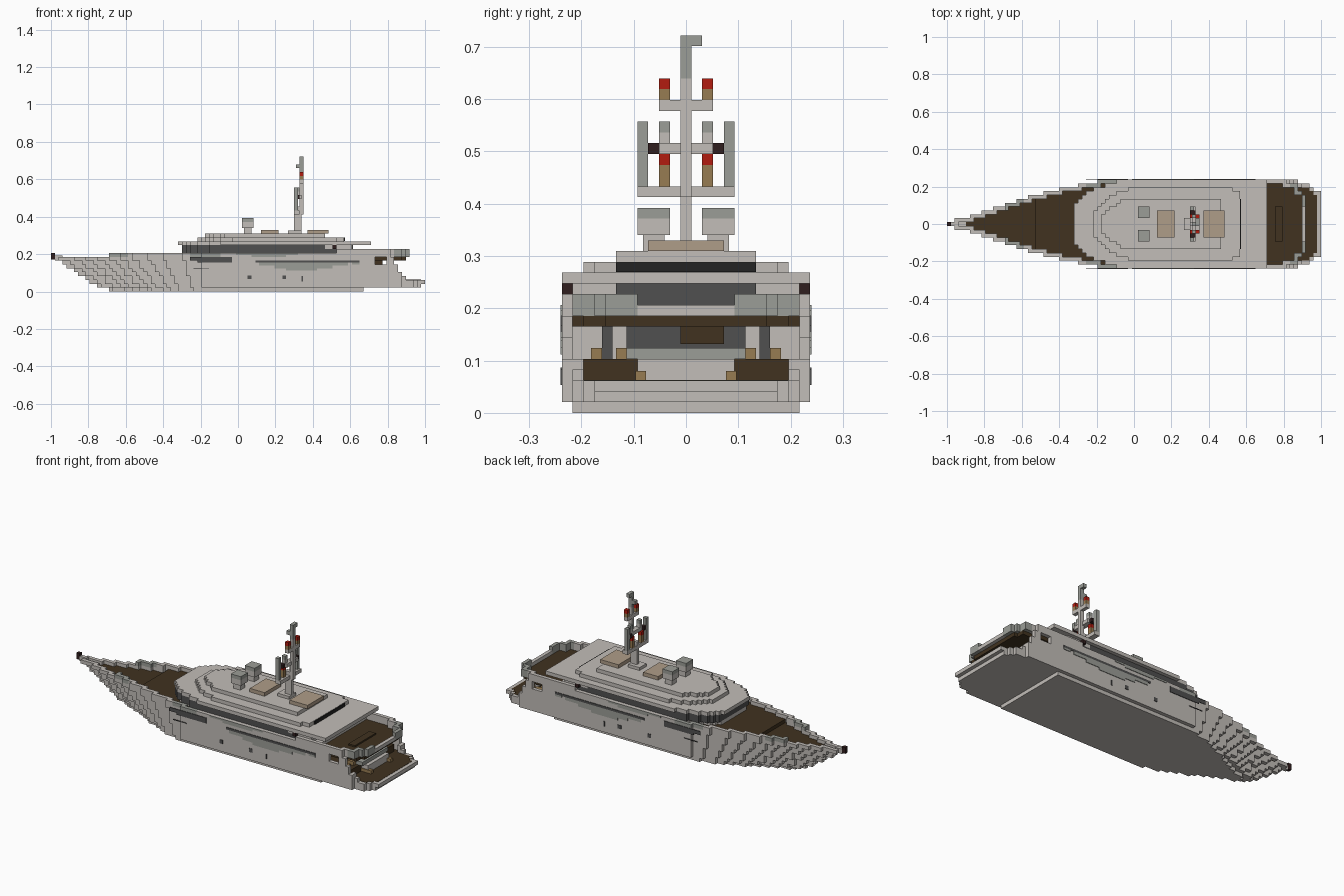
import bpy, bmesh

cube = bpy.data.objects.get("Cube")
if cube:
    bpy.data.objects.remove(cube, do_unlink=True)

V = 2 / 97  # one block; all sizes below are in blocks, x from bow to stern


def material(name, r, g, b):
    m = bpy.data.materials.new(name)
    m.use_nodes = True
    m.diffuse_color = (r, g, b, 1)
    m.node_tree.nodes["Principled BSDF"].inputs["Base Color"].default_value = (r, g, b, 1)
    return m


WHITE = material("hull white", .54, .51, .48)
BROWN = material("deck brown", .052, .032, .014)
GLASS = material("window grey", .08, .08, .08)
GREY = material("panel grey", .33, .34, .31)
BLACK = material("stripe black", .017, .017, .017)
MAROON = material("dark maroon", .03, .013, .013)
RED = material("lamp red", .45, .012, .005)
TAN = material("tan", .31, .2, .085)
BEIGE = material("pad beige", .43, .34, .25)


def finish(name, bm, mat):
    bmesh.ops.recalc_face_normals(bm, faces=bm.faces[:])
    me = bpy.data.meshes.new(name)
    bm.to_mesh(me)
    bm.free()
    me.materials.append(mat)
    bpy.context.collection.objects.link(bpy.data.objects.new(name, me))


def prism(bm, points, z0, z1):
    base = bm.faces.new([bm.verts.new((x * V - 1, y * V, z0 * V)) for x, y in points])
    top = bmesh.ops.extrude_face_region(bm, geom=[base])["geom"]
    verts = [g for g in top if isinstance(g, bmesh.types.BMVert)]
    bmesh.ops.translate(bm, verts=verts, vec=(0, 0, (z1 - z0) * V))


def box(name, mat, x0, x1, y0, y1, z0, z1, mirror=False):
    bm = bmesh.new()
    for s in ((1, -1) if mirror else (1,)):
        prism(bm, [(x0, s * y0), (x1, s * y0), (x1, s * y1), (x0, s * y1)], z0, z1)
    finish(name, bm, mat)


def width(profile, x):
    """Half width at x, rounded to whole blocks."""
    w = profile[0][1] if x < profile[0][0] else profile[-1][1]
    for (a, wa), (b, wb) in zip(profile, profile[1:]):
        if a <= x <= b:
            w = wa + (wb - wa) * (x - a) / (b - a)
            break
    return max(.5, round(w - .5) + .5)


def slab(name, mat, x0, x1, z0, z1, profile, inset=0, cap=99):
    """Stepped plan outline, extruded upwards."""
    side, last = [], None
    for x in range(x0, x1):
        w = max(.5, min(cap, width(profile, x + .5) - inset))
        if w != last:
            if side:
                side.append((x, last))
            side.append((x, w))
            last = w
    side.append((x1, last))
    bm = bmesh.new()
    prism(bm, side + [(x, -y) for x, y in reversed(side)], z0, z1)
    finish(name, bm, mat)


def wall(name, mat, x0, x1, z0, z1, profile):
    """One block thick wall that follows both sides of an outline."""
    bm = bmesh.new()
    for x in range(x0, x1):
        w = width(profile, x + .5)
        inner = min(w, width(profile, x - .5), width(profile, x + 1.5)) - 1
        for s in (1, -1):
            y = max(0, inner)
            prism(bm, [(x, s * y), (x + 1, s * y), (x + 1, s * w), (x, s * w)], z0, z1)
    finish(name, bm, mat)


# Outlines in plan: (x, half width)
BOW = [(0, .5), (5, 1.7), (10, 3.4), (15, 5), (20, 6.6), (25, 8), (30, 9.2), (35, 10.2), (41, 11.5)]
STERN = [(86, 11.5), (91, 11), (94, 10), (96, 8.5), (97, 7.5)]
AFT_DECK = [(86, 11.5), (90, 10.5), (92, 8.5), (93, 7.5)]
ROOF = [(32, 3), (34, 6.5), (36, 8), (38, 9.2), (42, 10.2), (46, 11.5)]

# Hull: one stepped layer per block of height
stems = [15, 12, 10, 9, 7, 6, 4, 3]
for k, stem in enumerate(stems):
    end = 81 if k == 0 else 96 if k == 1 else 97 if k == 2 else 80
    bow = [(stem + x * (41 - stem) / 41, w) for x, w in BOW]
    slab(f"hull_layer_{k + 1}", WHITE, stem, end, k, k + 1, bow + STERN, cap=10.5 if k == 0 else 99)
slab("hull_layer_9", WHITE, 41, 80, 8, 9, [(41, 11.5)])
slab("hull_layer_10", WHITE, 44, 80, 9, 10, [(44, 11.5)])
box("bow_tip", MAROON, 0, 1, -.5, .5, 8.3, 10)
box("bow_tip_base", WHITE, 1, 3, -.5, .5, 8, 9.3)

# Foredeck and bulwarks
slab("foredeck_low", BROWN, 5, 23, 7.9, 8.05, BOW, 1)
slab("foredeck_high", BROWN, 23, 44, 8, 9, BOW, 1)
wall("bow_bulwark", WHITE, 2, 41, 8, 9, BOW)
wall("bow_panel_front", GREY, 15, 20, 9, 10, BOW)
wall("bow_bulwark_top", WHITE, 20, 36, 9, 10, BOW)
wall("bow_panel_rear", GREY, 36, 44, 9, 10, BOW)

# Deckhouse and roof tiers
slab("deckhouse_base", WHITE, 34, 46, 9, 10, ROOF, 1)
slab("window_band", GLASS, 34, 71, 10, 12, ROOF, 0, 10.5)
slab("window_band_aft", GLASS, 71, 74, 10, 11, ROOF, 0, 10.5)
box("deckhouse_aft_top", WHITE, 71, 78, -10.5, 10.5, 11, 12)
box("deckhouse_aft", WHITE, 74, 78, -10.5, 10.5, 10, 11)
box("saloon_window", GLASS, 78, 78.3, -6.5, 6.5, 10, 12)
box("side_wing", WHITE, 74, 80, 10.5, 11.5, 10, 11, True)
box("side_lamp", MAROON, 73, 74, 10.5, 11.5, 11, 12, True)
slab("roof", WHITE, 33, 83, 12, 13, ROOF)
TIER = [(38, 2.5), (40, 5), (43, 7.5), (47, 9), (50, 9.5), (73, 9.5), (76, 8.5)]
slab("upper_roof", WHITE, 38, 76, 13, 14, TIER)
box("roof_stripe", BLACK, 76, 76.3, -6.5, 6.5, 13.05, 13.95)
slab("top_roof", WHITE, 40, 71, 14, 15, [(40, 2.5), (43, 4.5), (46, 6.5)])

# Hull side windows, recesses and ports as thin plates
plates = [
    ("hull_window", GLASS, 36, 47, 8, 9), ("hull_window_low", GLASS, 38, 47, 7.5, 8),
    ("side_slot", GLASS, 53, 80, 7.5, 8.1), ("slot_end", GREY, 78, 80, 7, 7.5),
    ("recess_upper", GREY, 54, 77, 6.7, 7.5), ("recess_middle", GREY, 58, 73, 6, 6.7),
    ("recess_lower", GREY, 61, 69, 5.4, 6), ("shoulder_panel", GREY, 48, 64, 9.5, 10),
    ("shoulder_panel_low", GREY, 52, 61, 9, 9.5), ("port_front", GLASS, 51, 52, 3.2, 4.2),
    ("port_rear", GLASS, 60, 61, 3.2, 4.2), ("port_slit", GLASS, 65, 65.3, 2.6, 4),
    ("hull_vent", GLASS, 37, 41, 5.8, 6),
]
for name, mat, x0, x1, z0, z1 in plates:
    y = 10.3 if "vent_x" in name else 11.5
    box(name, mat, x0, x1, y, y + .15, z0, z1, True)
    if name.startswith("hull_w"):
        continue

# Stern: platform, cockpit and stepped sides
slab("swim_platform", BROWN, 80, 96, 2.9, 3.06, STERN, 1)
for k, end in enumerate((92, 91, 90, 90)):
    wall(f"stern_side_{k + 1}", WHITE, 80, end, 3 + k, 4 + k, STERN)
box("stern_pillar_front", WHITE, 80, 84, 10.5, 11.5, 7, 9, True)
box("stern_pillar_rear", WHITE, 87, 89, 10.5, 11.5, 7, 9, True)
box("cockpit_floor", BROWN, 80, 89, -9.5, 9.5, 3, 5)
box("stern_block", WHITE, 85, 91, -4.5, 4.5, 3, 5)
box("stern_bench", GREY, 85, 90, -5.5, 5.5, 5, 6)
box("cockpit_window", GLASS, 80, 80.3, -5.5, 5.5, 5, 8)
box("cockpit_side_window", GLASS, 80, 80.3, 6.8, 7.8, 5, 8, True)
box("cockpit_stair", BROWN, 82, 86, -.5, 3.5, 6.4, 8)
box("cockpit_seat_outer", TAN, 86, 88, 7.8, 8.8, 5, 6, True)
box("cockpit_seat_inner", TAN, 86, 88, 5.5, 6.5, 5, 6, True)
box("platform_step", TAN, 89, 92, 3.7, 4.7, 3, 3.9, True)

# Upper aft deck with rails
slab("aft_deck", BROWN, 78, 92, 8, 9, AFT_DECK, 1)
wall("aft_rail_side", WHITE, 80, 89, 9, 11, AFT_DECK)
wall("aft_rail_corner", GREY, 89, 92, 9, 11, AFT_DECK)
box("aft_rail_panel", GREY, 92, 93, 4.5, 7.5, 9, 11, True)
box("aft_rail_centre", WHITE, 92, 93, -4.5, 4.5, 9, 10)
box("aft_table", BROWN, 85, 87, -4.5, 4.5, 9, 9.4)

# Roof fittings
for i, x in enumerate((54.5, 66.5)):
    box(f"sun_pad_{i + 1}", BEIGE, x, x + 4.5 + i, -3.5, 3.5, 15, 16)
box("dome_foot", WHITE, 50, 52, 2, 4, 15, 16.5, True)
box("dome", WHITE, 49.5, 52.5, 1.5, 4.5, 16.5, 18, True)
box("dome_top", GREY, 49.5, 52.5, 1.5, 4.5, 18, 19, True)

# Mast with cross arms and lamps
box("mast_base", WHITE, 61.5, 65, -1.5, 1.5, 15, 15.8)
box("mast_lower", WHITE, 63, 65, -.5, .5, 15, 22)
box("mast_upper", WHITE, 64.5, 65.5, -.5, .5, 20, 31)
box("mast_top", GREY, 64.5, 65.5, -.5, .5, 31, 35)
box("mast_flag", GREY, 64.5, 65.5, .5, 1.5, 34, 35)
box("mast_spur", GREY, 63.5, 64.5, -.5, .5, 32, 33)
box("arm_low", WHITE, 63, 64.5, -4.5, 4.5, 20, 21)
box("arm_middle", WHITE, 63.5, 65, -2.5, 2.5, 24, 25)
box("arm_high", WHITE, 64.5, 65.5, -2.5, 2.5, 28, 29)
box("antenna", GREY, 63, 64, 3.5, 4.5, 21, 27, True)
box("arm_lamp", MAROON, 63, 64.5, 2.5, 3.5, 24, 25, True)
for level, x, z in (("low", 63, 21), ("high", 64.5, 29)):
    box(f"lamp_post_{level}", TAN, x, x + 1, 1.5, 2.5, z, z + 2 - (z > 25), True)
    box(f"lamp_{level}", RED, x, x + 1, 1.5, 2.5, z + 2 - (z > 25), z + 3 - (z > 25), True)
box("sensor", WHITE, 63.5, 64.5, 1.5, 2.5, 25, 26, True)
box("sensor_cap", GREY, 63.5, 64.5, 1.5, 2.5, 26, 27, True)
